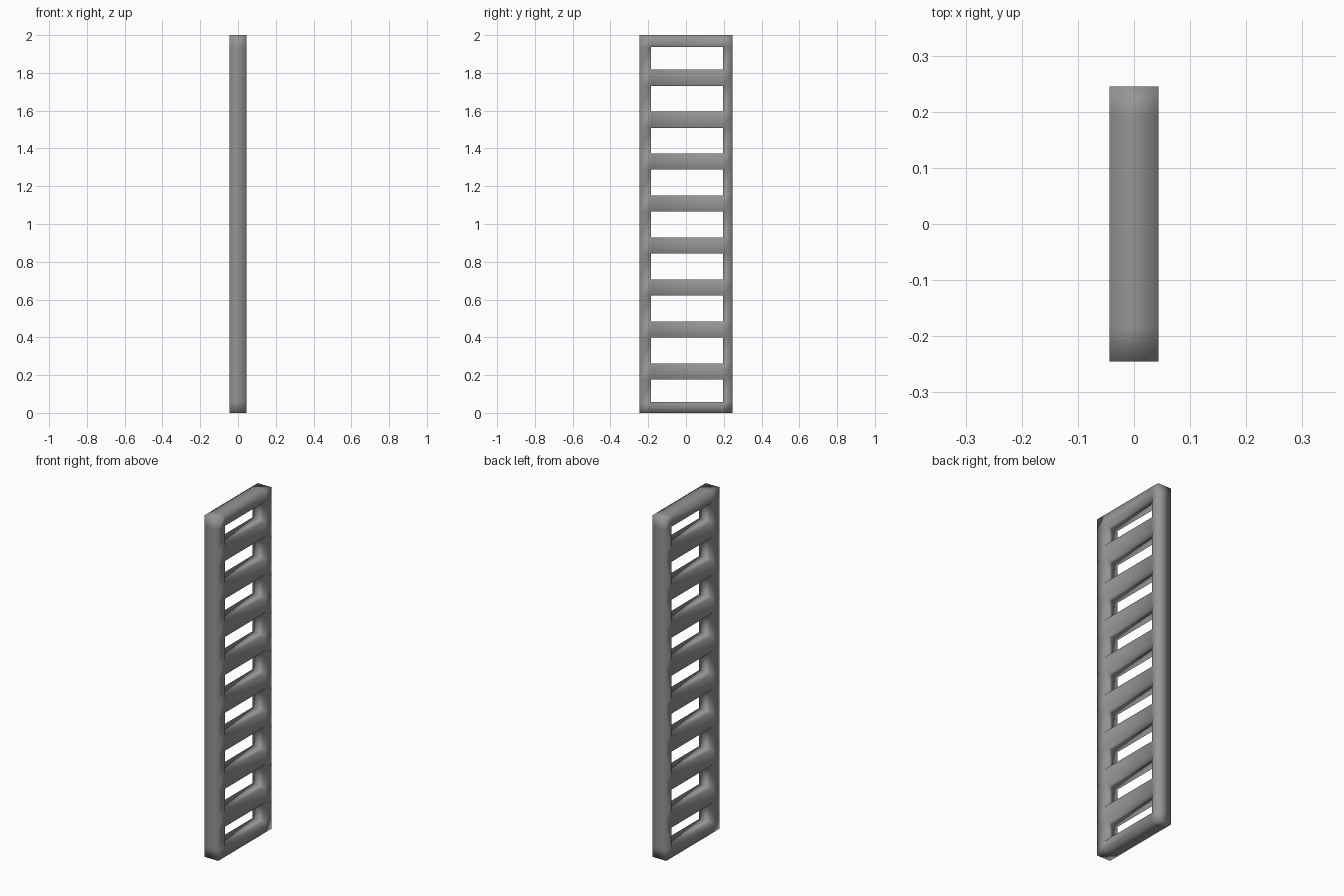
import bpy, bmesh

if "Cube" in bpy.data.objects:
    bpy.data.objects.remove(bpy.data.objects["Cube"])

D = 0.044                             # half depth along x
YS = [-0.245, -0.184, 0.195, 0.245]   # rail edges across the width
H, RUNGS, RUNG_H = 2.0, 8, 0.086

# Heights of bar and rung edges; solid bands alternate with openings
ZS = [0.0, 0.058]
for n in range(1, RUNGS + 1):
    c = H * n / (RUNGS + 1) - 0.003
    ZS += [c - RUNG_H / 2, c + RUNG_H / 2]
ZS += [H - 0.063, H]

# Front sheet of the ladder: rails, rungs, top and bottom bars welded together
bm = bmesh.new()
grid = [[bm.verts.new((D, y, z)) for y in YS] for z in ZS]
for i in range(len(ZS) - 1):
    for j in range(3):
        if j == 1 and i % 2 == 1:
            continue                  # opening between rungs
        bm.faces.new((grid[i][j], grid[i][j + 1], grid[i + 1][j + 1], grid[i + 1][j]))

# Thickness: extrude the sheet backwards, keeping the front faces
front = bm.faces[:]
res = bmesh.ops.extrude_face_region(bm, geom=front, use_keep_orig=True)
bmesh.ops.translate(bm, vec=(-2 * D, 0, 0),
                    verts=[v for v in res["geom"] if isinstance(v, bmesh.types.BMVert)])
bmesh.ops.recalc_face_normals(bm, faces=bm.faces)

me = bpy.data.meshes.new("ladder_frame")
bm.to_mesh(me)
bm.free()
me.polygons.foreach_set("use_smooth", [True] * len(me.polygons))
ob = bpy.data.objects.new("ladder_frame", me)
bpy.context.collection.objects.link(ob)

# Dark grey finish
mat = bpy.data.materials.new("dark_grey")
mat.diffuse_color = (0.3, 0.3, 0.3, 1)
mat.use_nodes = True
mat.node_tree.nodes["Principled BSDF"].inputs["Base Color"].default_value = mat.diffuse_color
me.materials.append(mat)
